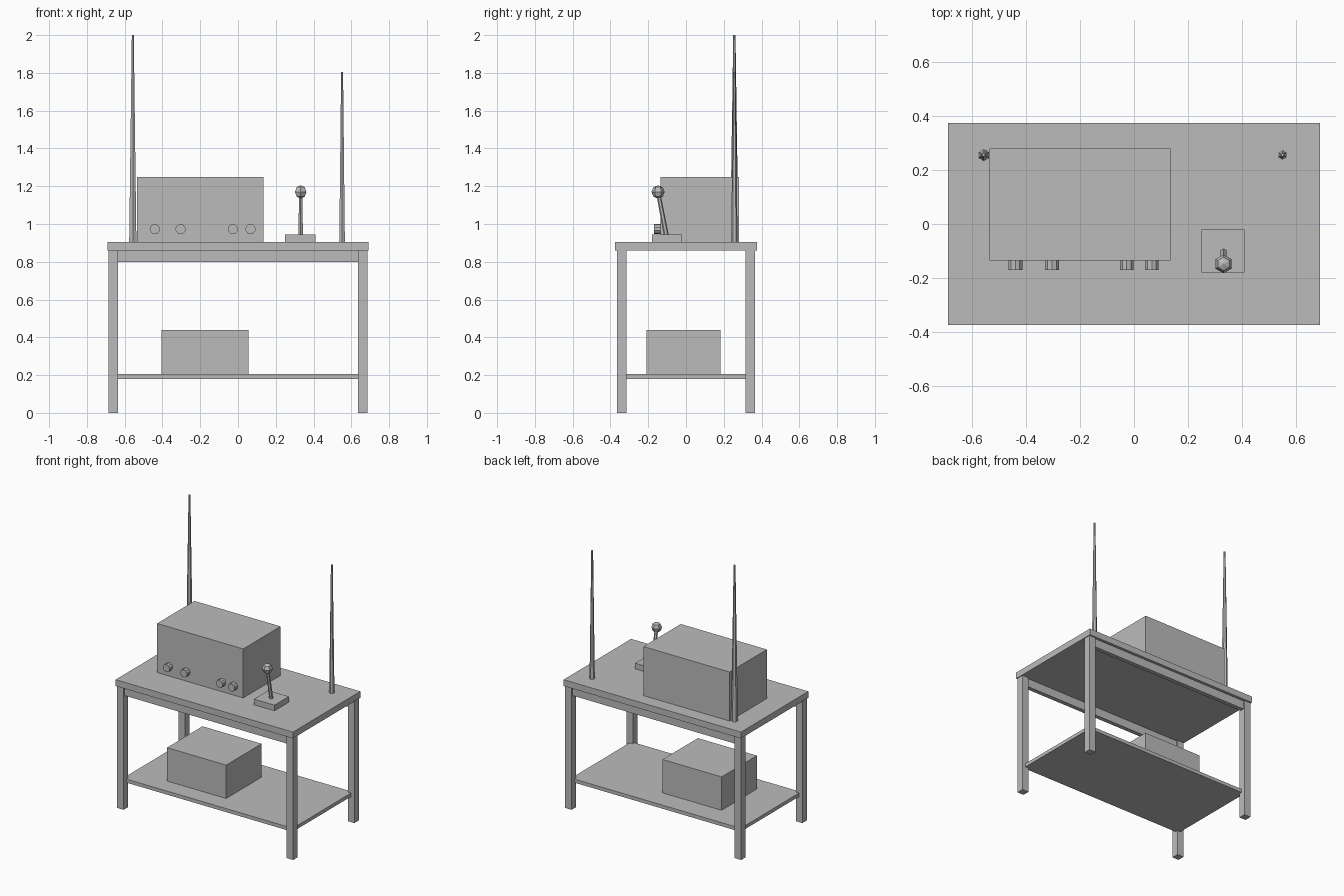
import bpy
import bmesh
from mathutils import Vector, Matrix

if "Cube" in bpy.data.objects:
    bpy.data.objects.remove(bpy.data.objects["Cube"])

grey = bpy.data.materials.new("plain_grey")
grey.use_nodes = True
grey.diffuse_color = (0.5, 0.5, 0.5, 1)
grey.node_tree.nodes["Principled BSDF"].inputs["Base Color"].default_value = grey.diffuse_color


def finish(name, bm):
    mesh = bpy.data.meshes.new(name)
    bm.to_mesh(mesh)
    bm.free()
    mesh.materials.append(grey)
    obj = bpy.data.objects.new(name, mesh)
    bpy.context.collection.objects.link(obj)
    return obj


def box(name, low, high):
    low, high = Vector(low), Vector(high)
    bm = bmesh.new()
    place = Matrix.Translation((low + high) / 2) @ Matrix.Diagonal((high - low).to_4d())
    bmesh.ops.create_cube(bm, size=1, matrix=place)
    return finish(name, bm)


def rod(name, start, end, r_start, r_end, sides):
    start, end = Vector(start), Vector(end)
    axis = end - start
    turn = axis.to_track_quat('Z', 'Y').to_matrix().to_4x4()
    bm = bmesh.new()
    bmesh.ops.create_cone(bm, cap_ends=True, segments=sides, radius1=r_start, radius2=r_end,
                          depth=axis.length, matrix=Matrix.Translation((start + end) / 2) @ turn)
    return finish(name, bm)


TOP = 0.905
SHELF = 0.205

# Table: top, four legs, front and back rails, shelf
box("table_top", (-0.69, -0.375, 0.86), (0.69, 0.375, TOP))
for side, sx in (("right", -1), ("left", 1)):
    for end, sy in (("front", -1), ("back", 1)):
        x, y = sx * 0.66, sy * 0.34
        box(f"{end}_{side}_leg", (x - 0.025, y - 0.025, 0), (x + 0.025, y + 0.025, 0.86))
for end, y in (("front", -0.34), ("back", 0.34)):
    box(f"{end}_rail", (-0.66, y - 0.015, 0.80), (0.66, y + 0.015, 0.86))
box("shelf", (-0.66, -0.335, 0.18), (0.66, 0.335, SHELF))

# Equipment cases
box("lower_case", (-0.405, -0.21, SHELF), (0.055, 0.183, 0.44))
box("upper_case", (-0.535, -0.135, TOP), (0.135, 0.28, 1.25))

# Knobs on the front of the upper case
for x in (-0.44, -0.304, -0.027, 0.066):
    rod("knob", (x, -0.13, 0.973), (x, -0.17, 0.973), 0.027, 0.027, 10)

# Control lever with a faceted ball
box("lever_base", (0.25, -0.18, TOP), (0.41, -0.02, 0.945))
ball = Vector((0.332, -0.148, 1.17))
rod("lever_stick", (0.332, -0.104, 0.94), ball, 0.013, 0.011, 6)
bm = bmesh.new()
bmesh.ops.create_uvsphere(bm, u_segments=6, v_segments=4, radius=0.035,
                          matrix=Matrix.Translation(ball))
finish("lever_ball", bm)

# Tapered antennas at the back
rod("tall_antenna", (-0.557, 0.256, TOP), (-0.557, 0.256, 2.0), 0.022, 0.006, 6)
rod("short_antenna", (0.551, 0.256, TOP), (0.551, 0.256, 1.805), 0.017, 0.006, 6)
